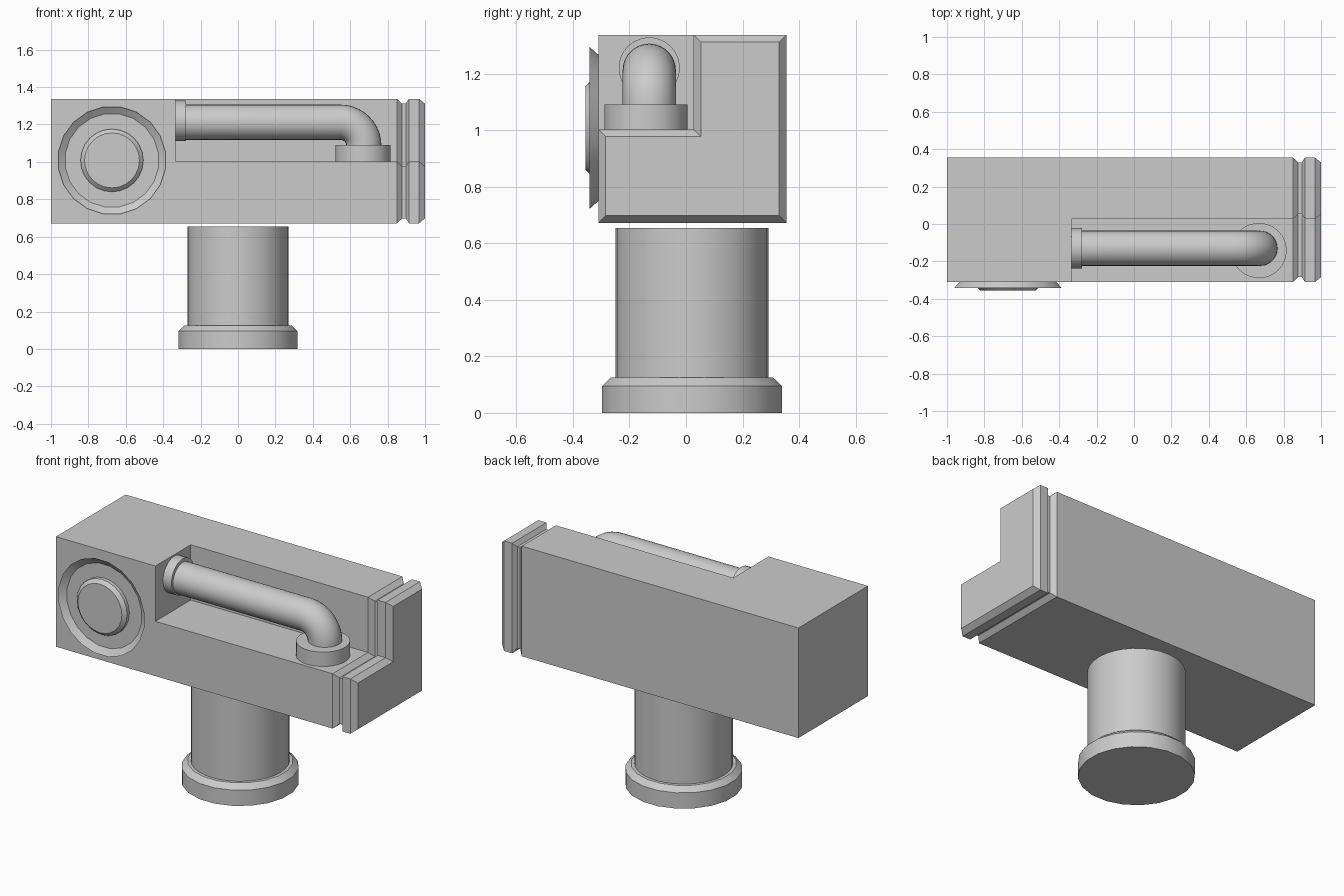
import bpy, bmesh
from math import cos, sin, pi, radians
from mathutils import Vector

if "Cube" in bpy.data.objects:
    bpy.data.objects.remove(bpy.data.objects["Cube"])


def loft(name, rings, smooth=True):
    """Skin matching rings of points and cap both ends."""
    bm = bmesh.new()
    loops = [[bm.verts.new(p) for p in ring] for ring in rings]
    n = len(loops[0])
    for a, b in zip(loops, loops[1:]):
        for i in range(n):
            j = (i + 1) % n
            bm.faces.new((a[i], a[j], b[j], b[i]))
    bm.faces.new(loops[0][::-1])
    bm.faces.new(loops[-1])
    bmesh.ops.remove_doubles(bm, verts=bm.verts, dist=1e-5)
    bmesh.ops.recalc_face_normals(bm, faces=bm.faces)
    mesh = bpy.data.meshes.new(name)
    bm.to_mesh(mesh)
    bm.free()
    ob = bpy.data.objects.new(name, mesh)
    bpy.context.collection.objects.link(ob)
    if smooth:
        bpy.ops.object.select_all(action='DESELECT')
        bpy.context.view_layer.objects.active = ob
        ob.select_set(True)
        bpy.ops.object.shade_smooth_by_angle(angle=radians(30))
    return ob


def circle(center, axis, r, n):
    u = axis.orthogonal().normalized()
    v = axis.cross(u).normalized()
    return [Vector(center) + r * (cos(2 * pi * i / n) * u + sin(2 * pi * i / n) * v)
            for i in range(n)]


def turned(name, origin, axis, profile, n):
    """Round part from (radius, distance along axis) pairs."""
    axis = Vector(axis)
    return loft(name, [circle(Vector(origin) + axis * d, axis, r, n) for r, d in profile])


# Body: square block changing to an L section with a groove and chamfered end
Y0, Y1, Z0, Z1, NY, NZ = -0.31, 0.355, 0.672, 1.337, 0.027, 1.003


def section(x, inset=0.0, notch=True):
    k = inset
    corner = (x, NY + k, NZ - k) if notch else (x, Y0, Z1)
    return [(x, Y0 + k, Z0 + k), (x, Y1 - k, Z0 + k), (x, Y1 - k, Z1 - k),
            (x, NY + k, Z1 - k), corner, (x, Y0 + k, NZ - k)]


loft("body", [section(-1, notch=False), section(-0.335, notch=False), section(-0.335),
              section(0.85), section(0.878, 0.026), section(0.897, 0.026),
              section(0.914), section(0.968), section(1.0, 0.026)], smooth=False)

# Pedestal
turned("pedestal_base", (0, 0.021, 0), (0, 0, 1), [(0.322, 0), (0.322, 0.095), (0.29, 0.125)], 20)
turned("pedestal_column", (0, 0.021, 0), (0, 0, 1), [(0.27, 0.002), (0.27, 0.654)], 32)

# Front dial: flared dish and raised button
dial = (-0.674, -0.308, 1.008)
turned("dial_dish", dial, (0, -1, 0), [(0.26, 0), (0.29, 0.033), (0.252, 0.006)], 20)
turned("dial_button", dial, (0, -1, 0), [(0.168, 0.0), (0.168, 0.028), (0.147, 0.048)], 24)

# Pipe with a quarter bend
PY, PZ, PX, R, BEND = -0.13, 1.212, 0.673, 0.094, 0.125
rings = [circle((-0.33, PY, PZ), Vector((1, 0, 0)), R, 28)]
for i in range(11):
    a = pi / 2 * i / 10
    center = (PX - BEND + BEND * sin(a), PY, PZ - BEND + BEND * cos(a))
    d = Vector((cos(a), 0, -sin(a)))
    v = Vector((sin(a), 0, cos(a)))
    rings.append([Vector(center) + R * (cos(2 * pi * k / 28) * Vector((0, 1, 0))
                  + sin(2 * pi * k / 28) * v) for k in range(28)])
rings[0] = [Vector((-0.33, p.y, p.z)) for p in rings[1]]
rings.append([Vector((p.x, p.y, 1.01)) for p in rings[-1]])
loft("pipe", rings)

# Pipe collars
turned("pipe_wall_collar", (-0.335, PY, 1.22), (1, 0, 0), [(0.108, 0), (0.108, 0.057)], 28)
turned("pipe_floor_collar", (0.668, -0.142, 1.0), (0, 0, 1), [(0.148, 0), (0.148, 0.09)], 28)
